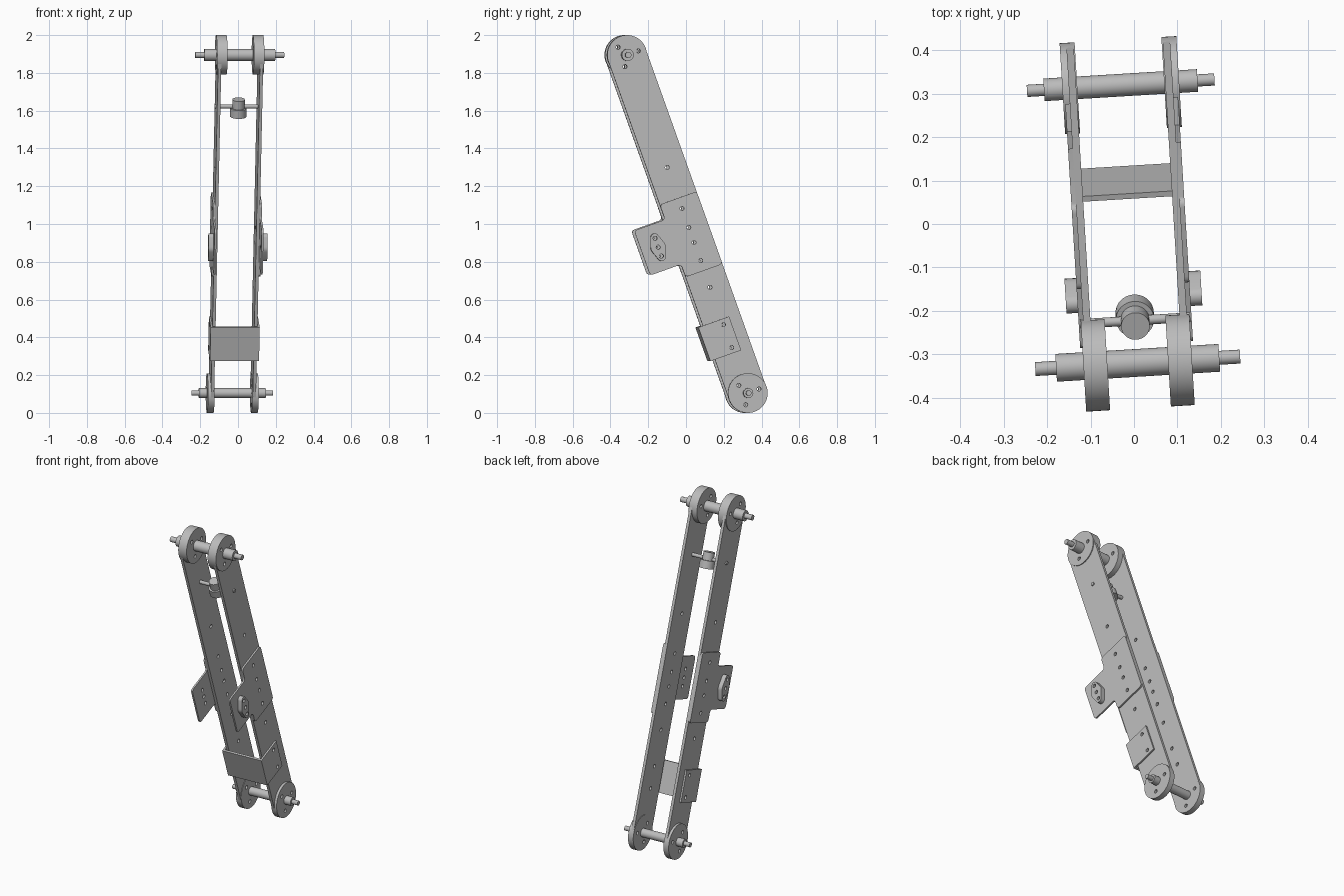
import bpy
import bmesh
from math import cos, sin, pi, radians
from mathutils import Matrix, Vector
from mathutils.geometry import convex_hull_2d

cube = bpy.data.objects.get("Cube")
if cube:
    bpy.data.objects.remove(cube, do_unlink=True)

# One plain steel grey
steel = bpy.data.materials.new("steel_grey")
GREY = (0.5, 0.5, 0.5, 1)
steel.diffuse_color = GREY
steel.use_nodes = True
steel.node_tree.nodes["Principled BSDF"].inputs["Base Color"].default_value = GREY

# The link is built upright along local z, then leaned and yawed
FRAME = (Matrix.Translation((-0.011, 0, 1))
         @ Matrix.Rotation(radians(3.5), 4, "Z")
         @ Matrix.Rotation(radians(19.67), 4, "X"))
# Flat outlines are drawn in (y, z) and extruded along x
YZ_TO_WORLD = Matrix(((0, 0, 1, 0), (1, 0, 0, 0), (0, 1, 0, 0), (0, 0, 0, 1)))

END = 0.9505      # axle distance from the middle
WIDTH = 0.104     # half width of the arm
INNER = 0.1025    # inner face of the arm plates
OUTER = 0.1195    # outer face of the arm plates
HOLE = 0.011
BOLTS = (0.318, 0.087, -0.02, -0.104, -0.206, -0.356, -0.566, -0.695)
HUB = Vector((-0.189, -0.063))


def circle(y, z, r, n=32):
    return [Vector((y + r * cos(2 * pi * i / n), z + r * sin(2 * pi * i / n)))
            for i in range(n)]


def hole(y, z):
    return circle(y, z, HOLE, 16)


def hull(points):
    return [points[i] for i in convex_hull_2d(points)]


def rounded(corners, radius=0.02, steps=5):
    """Polygon with softened corners."""
    pts = [Vector(c) for c in corners]
    out = []
    for i, p in enumerate(pts):
        a = p + (pts[i - 1] - p).normalized() * radius
        b = p + (pts[(i + 1) % len(pts)] - p).normalized() * radius
        for k in range(steps + 1):
            t = k / steps
            out.append(a * (1 - t) ** 2 + p * 2 * t * (1 - t) + b * t * t)
    return out


def finish(name, mesh):
    mesh.materials.clear()
    mesh.materials.append(steel)
    mesh.shade_smooth()
    mesh.set_sharp_from_angle(angle=radians(30))
    obj = bpy.data.objects.new(name, mesh)
    bpy.context.collection.objects.link(obj)
    obj.matrix_world = FRAME
    return obj


def plate(name, outline, holes, x0, x1):
    """Extruded flat outline with holes, spanning x0 to x1."""
    curve = bpy.data.curves.new(name, "CURVE")
    curve.dimensions = "2D"
    curve.fill_mode = "BOTH"
    curve.extrude = abs(x1 - x0) / 2
    for loop in [outline] + holes:
        spline = curve.splines.new("POLY")
        spline.points.add(len(loop) - 1)
        for point, co in zip(spline.points, loop):
            point.co = (co.x, co.y, 0, 1)
        spline.use_cyclic_u = True
    temp = bpy.data.objects.new(name + "_outline", curve)
    bpy.context.collection.objects.link(temp)
    graph = bpy.context.evaluated_depsgraph_get()
    mesh = bpy.data.meshes.new_from_object(temp.evaluated_get(graph))
    bpy.data.objects.remove(temp, do_unlink=True)
    bpy.data.curves.remove(curve)
    bm = bmesh.new()
    bm.from_mesh(mesh)
    bmesh.ops.transform(bm, verts=bm.verts,
                        matrix=Matrix.Translation(((x0 + x1) / 2, 0, 0)) @ YZ_TO_WORLD)
    bmesh.ops.remove_doubles(bm, verts=bm.verts, dist=1e-5)
    bmesh.ops.recalc_face_normals(bm, faces=bm.faces)
    bm.to_mesh(mesh)
    bm.free()
    mesh.name = name
    return finish(name, mesh)


def turned(name, profile, place, n=32):
    """Lathe a (radius, height) profile about z, then place it."""
    bm = bmesh.new()
    rings = [[bm.verts.new((p.x, p.y, h)) for p in circle(0, 0, r, n)]
             for r, h in profile]
    for low, high in zip(rings, rings[1:]):
        for i in range(n):
            j = (i + 1) % n
            bm.faces.new((low[i], low[j], high[j], high[i]))
    bm.faces.new(rings[0][::-1])
    bm.faces.new(rings[-1])
    bmesh.ops.transform(bm, verts=bm.verts, matrix=place)
    mesh = bpy.data.meshes.new(name)
    bm.to_mesh(mesh)
    bm.free()
    return finish(name, mesh)


def axle(name, z, r, tip, body_half, half):
    side = [(tip, -half), (tip, -body_half), (r, -body_half)]
    profile = side + [(a, -h) for a, h in reversed(side)]
    turned(name, profile, Matrix.Translation((0, 0, z)) @ Matrix.Rotation(pi / 2, 4, "Y"))


def disc_holes(z):
    return [hole(0.063 * cos(a), z + 0.063 * sin(a))
            for a in (0, 2 * pi / 3, 4 * pi / 3)]


# Shared outlines
arm_outline = hull(circle(0, END, WIDTH, 64) + circle(0, -END, WIDTH, 64))
arm_holes = [hole(0, z) for z in BOLTS] + disc_holes(END) + disc_holes(-END)
tab_outline = rounded([(-WIDTH, 0.146), (WIDTH, 0.146), (WIDTH, -0.262), (-WIDTH, -0.262),
                       (-WIDTH, -0.19), (-0.278, -0.19), (-0.278, 0.062), (-WIDTH, 0.062)])
hub_holes = [hole(HUB.x, HUB.y + d) for d in (-0.05, 0, 0.05)]
hub_outline = hull(circle(HUB.x, HUB.y, 0.04)
                   + circle(HUB.x, HUB.y - 0.054, 0.022)
                   + circle(HUB.x, HUB.y + 0.054, 0.022))
ear_outline = [Vector(p) for p in ((-0.13, -0.725), (0.043, -0.725),
                                   (0.043, -0.535), (-0.13, -0.535))]

# Mirrored side parts
for side, s in (("left", 1), ("right", -1)):
    plate(side + "_arm_plate", arm_outline, arm_holes, s * INNER, s * OUTER)
    plate(side + "_upper_disc", circle(0, END, 0.105, 64), disc_holes(END),
          s * 0.07, s * 0.125)
    plate(side + "_lower_disc", circle(0, -END, 0.105, 64), disc_holes(-END),
          s * 0.1, s * 0.1345)
    plate(side + "_mounting_plate", tab_outline,
          [hole(0, z) for z in BOLTS[1:5]] + hub_holes, s * OUTER, s * 0.13)
    plate(side + "_hub", hub_outline, hub_holes, s * 0.128, s * 0.1565)
    plate(side + "_bracket_ear", ear_outline, [hole(0, z) for z in BOLTS[6:]],
          s * OUTER, s * 0.13)

# Front web joining the bracket ears
web_outline = [Vector(p) for p in ((-0.13, -0.725), (-0.117, -0.725),
                                   (-0.117, -0.535), (-0.13, -0.535))]
plate("bracket_web", web_outline, [], -0.1295, 0.1295)

# Axles and the cross pin with its collar
axle("upper_axle", END, 0.032, 0.016, 0.188, 0.236)
axle("lower_axle", -END, 0.026, 0.014, 0.177, 0.216)
PIN = 0.661
turned("cross_pin", [(0.011, -0.127), (0.011, 0.127)],
       Matrix.Translation((0, 0, PIN)) @ Matrix.Rotation(pi / 2, 4, "Y"), 16)
turned("pin_collar", [(0.044, -0.055), (0.044, -0.008), (0.033, -0.008), (0.033, 0.039)],
       Matrix.Translation((0, 0, PIN)))
